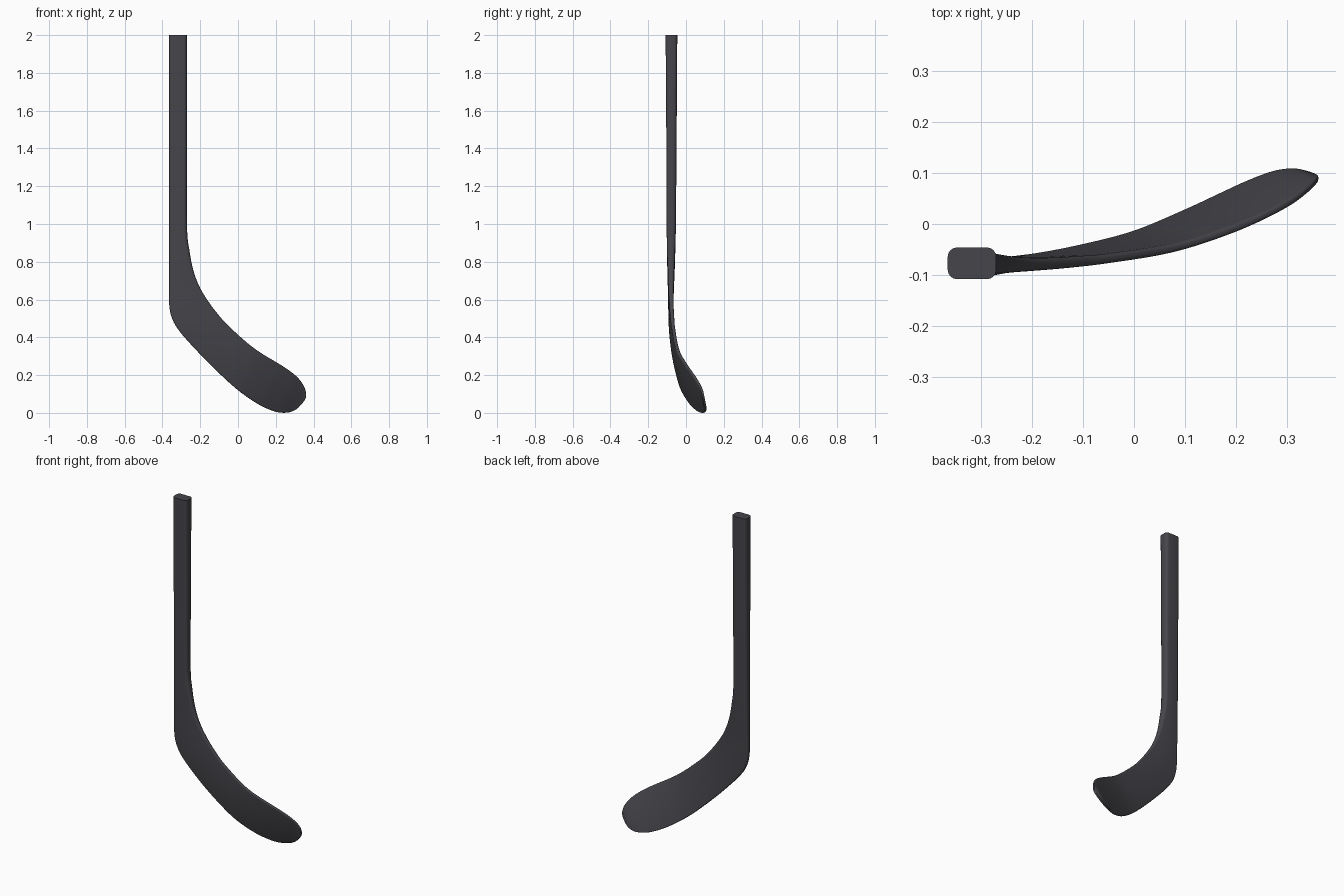
import bpy, bmesh, math
from mathutils import Vector

if "Cube" in bpy.data.objects:
    bpy.data.objects.remove(bpy.data.objects["Cube"])

# Stations along the stick: outer edge point, inner edge point, thickness
S = [
    ((-.365, -.077, 2.0), (-.27, -.077, 2.0), .062),
    ((-.365, -.077, 1.5), (-.27, -.077, 1.5), .055),
    ((-.365, -.078, 1.0), (-.27, -.078, 1.0), .049),
    ((-.365, -.079, .80), (-.257, -.079, .86), .042),
    ((-.365, -.080, .66), (-.235, -.079, .75), .033),
    ((-.363, -.081, .56), (-.20, -.079, .66), .027),
    ((-.345, -.081, .49), (-.15, -.077, .58), .023),
    ((-.30, -.079, .42), (-.10, -.073, .515), .021),
    ((-.20, -.067, .31), (-.05, -.068, .46), .019),
    ((-.10, -.047, .21), (.05, -.053, .37), .018),
    ((.0, -.020, .12), (.12, -.036, .318), .017),
    ((.10, .022, .05), (.20, -.008, .27), .017),
    ((.17, .055, .016), (.26, .018, .232), .016),
    ((.22, .078, .002), (.31, .045, .193), .016),
    ((.27, .097, .003), (.34, .067, .157), .015),
    ((.31, .103, .020), (.356, .082, .125), .014),
    ((.34, .098, .050), (.361, .089, .095), .012),
    ((.352, .095, .066), (.360, .091, .081), .009),
]
STEPS, CORNER = 6, 5


def catmull(a, b, c, d, t):
    return 0.5 * (2 * b + (c - a) * t + (2 * a - 5 * b + 4 * c - d) * t * t
                  + (3 * b - a - 3 * c + d) * t ** 3)


def section(p, q, t):
    # Rounded rectangle spanning outer edge to inner edge
    mid, u = (p + q) / 2, (q - p).normalized()
    w, h = (q - p).length / 2, t / 2
    r = min(.018, h * .8, w * .8)
    pts = []
    for k, (sx, sy) in enumerate([(1, 1), (-1, 1), (-1, -1), (1, -1)]):
        for i in range(CORNER):
            a = math.pi / 2 * (k + i / (CORNER - 1))
            x = sx * (w - r) + r * math.cos(a)
            y = sy * (h - r) + r * math.sin(a)
            pts.append(mid + u * x + Vector((0, y, 0)))
    return pts


# Loft the shaft and curved blade as one body
st = [(Vector(p), Vector(q), t) for p, q, t in S]
bm = bmesh.new()
rings = []
for i in range(len(st) - 1):
    quad = [st[max(0, min(len(st) - 1, i + j))] for j in (-1, 0, 1, 2)]
    last = i == len(st) - 2
    for s in range(STEPS + (1 if last else 0)):
        vals = [catmull(*[k[c] for k in quad], s / STEPS) for c in range(3)]
        rings.append([bm.verts.new(v) for v in section(*vals)])
for a, b in zip(rings, rings[1:]):
    n = len(a)
    for i in range(n):
        bm.faces.new((a[i], a[(i + 1) % n], b[(i + 1) % n], b[i]))
bm.faces.new(rings[0])
bm.faces.new(rings[-1])
bmesh.ops.recalc_face_normals(bm, faces=bm.faces[:])

mesh = bpy.data.meshes.new("stick")
bm.to_mesh(mesh)
bm.free()
stick = bpy.data.objects.new("stick", mesh)
bpy.context.collection.objects.link(stick)

# Dark grey finish
mat = bpy.data.materials.new("dark_grey")
mat.diffuse_color = (.06, .06, .07, 1)
mat.use_nodes = True
mat.node_tree.nodes["Principled BSDF"].inputs["Base Color"].default_value = mat.diffuse_color
mesh.materials.append(mat)

bpy.context.view_layer.objects.active = stick
stick.select_set(True)
bpy.ops.object.shade_smooth_by_angle(angle=math.radians(40))
